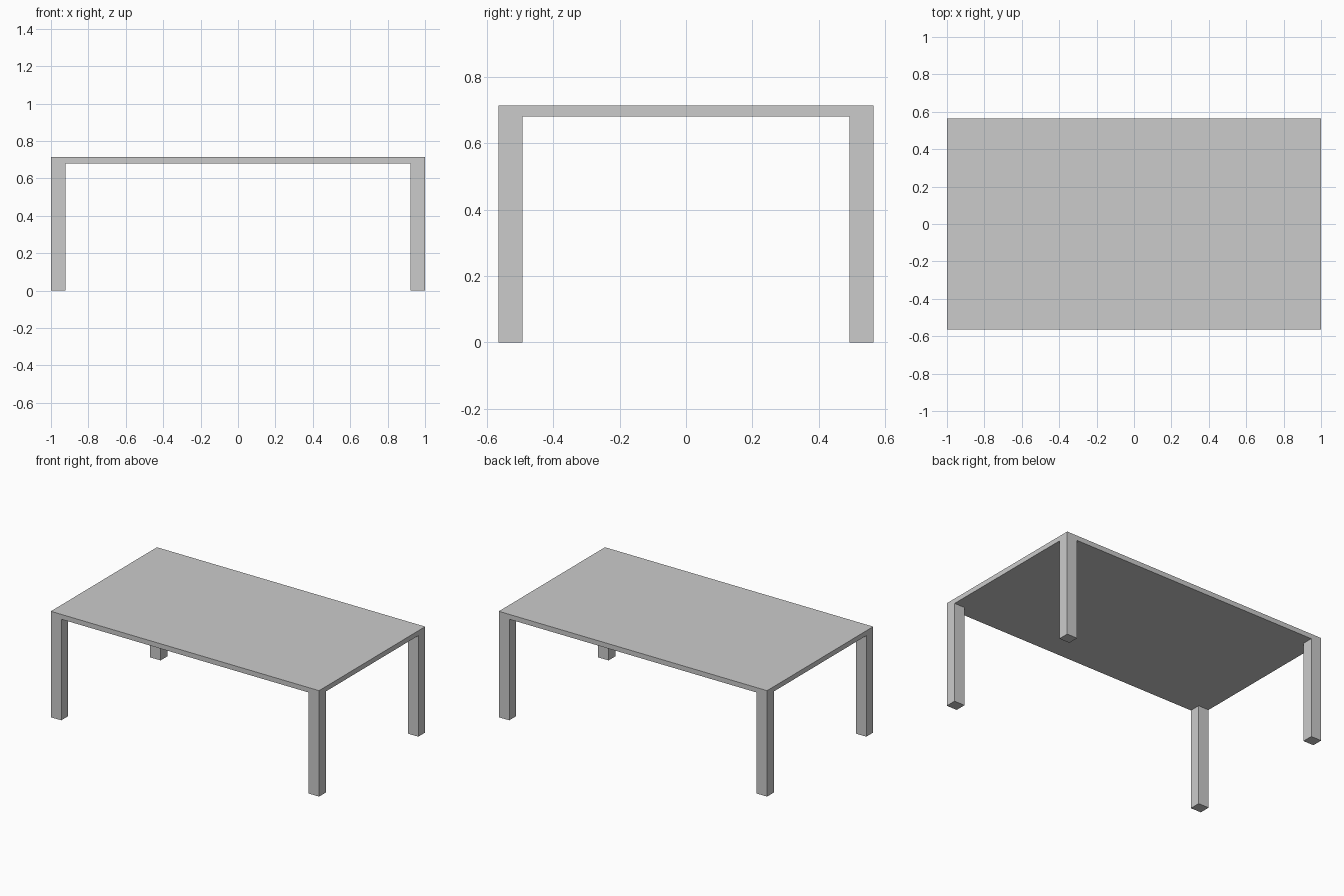
import bpy

if "Cube" in bpy.data.objects:
    bpy.data.objects.remove(bpy.data.objects["Cube"])

LENGTH, DEPTH, HEIGHT = 2.0, 1.13, 0.714   # overall size
SLAB = 0.033                               # table top thickness
LEG_X, LEG_Y = 0.078, 0.073                # leg cross-section


def box(name, size, centre):
    bpy.ops.mesh.primitive_cube_add(size=1, location=centre)
    obj = bpy.context.object
    obj.name = name
    obj.scale = size
    bpy.ops.object.transform_apply(location=False, rotation=False, scale=True)
    return obj


# Thin flat table top
box("table_top", (LENGTH, DEPTH, SLAB), (0, 0, HEIGHT - SLAB / 2))

# Four legs, flush with the corners of the top
leg_height = HEIGHT - SLAB
for side, sx in (("left", -1), ("right", 1)):
    for end, sy in (("front", -1), ("back", 1)):
        box(f"{end}_{side}_leg", (LEG_X, LEG_Y, leg_height),
            (sx * (LENGTH - LEG_X) / 2, sy * (DEPTH - LEG_Y) / 2, leg_height / 2))
